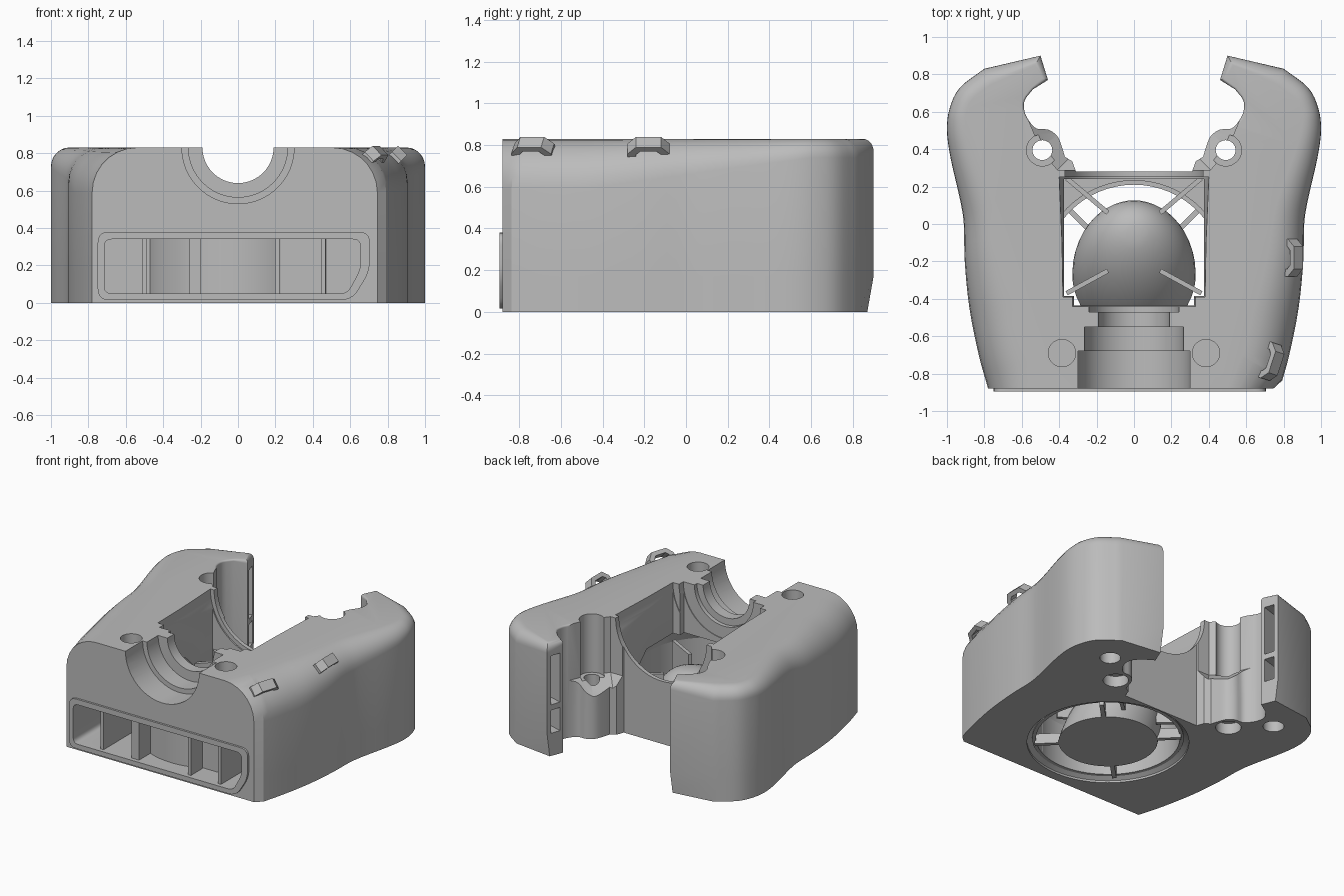
import bpy, bmesh, math
from math import sin, cos, pi, radians
from mathutils import Vector, Matrix

cube = bpy.data.objects.get("Cube")
if cube:
    bpy.data.objects.remove(cube, do_unlink=True)

grey = bpy.data.materials.new("plain grey")
grey.use_nodes = True
grey.diffuse_color = (0.5, 0.5, 0.5, 1)
grey.node_tree.nodes["Principled BSDF"].inputs["Base Color"].default_value = (0.5, 0.5, 0.5, 1)

H = 0.83
FRONT = -0.88
HUB_Y = -0.27


def loft(name, rings):
    """Closed solid through a list of equal-length point rings."""
    bm = bmesh.new()
    rows = [[bm.verts.new(p) for p in ring] for ring in rings]
    n = len(rows[0])
    for a, b in zip(rows, rows[1:]):
        for i in range(n):
            j = (i + 1) % n
            bm.faces.new((a[i], a[j], b[j], b[i]))
    bm.faces.new(rows[0][::-1])
    bm.faces.new(rows[-1])
    bmesh.ops.recalc_face_normals(bm, faces=bm.faces)
    mesh = bpy.data.meshes.new(name)
    bm.to_mesh(mesh)
    bm.free()
    mesh.materials.append(grey)
    obj = bpy.data.objects.new(name, mesh)
    bpy.context.collection.objects.link(obj)
    return obj


def circle(cx, cy, z, r, n=40):
    return [(cx + r * cos(2 * pi * i / n), cy + r * sin(2 * pi * i / n), z) for i in range(n)]


def post(name, x, y, r, z0, z1, n=32):
    return loft(name, [circle(x, y, z0, r, n), circle(x, y, z1, r, n)])


def front_prism(name, profile, y0, y1):
    return loft(name, [[(x, y, z) for x, z in profile] for y in (y0, y1)])


def box(name, x0, x1, y0, y1, z0, z1):
    return front_prism(name, [(x0, z0), (x1, z0), (x1, z1), (x0, z1)], y0, y1)


def plate(name, p0, p1, thick, z0, z1):
    """Upright plate between two plan points."""
    a, b = Vector(p0), Vector(p1)
    d = (b - a).normalized() * thick / 2
    s = Vector((-d.y, d.x))
    plan = [a + s, a - s, b - s, b + s]
    return loft(name, [[(p.x, p.y, z) for p in plan] for z in (z0, z1)])


def cut(target, cutter):
    cutter.hide_render = True
    mod = target.modifiers.new("cut", 'BOOLEAN')
    mod.operation = 'DIFFERENCE'
    mod.solver = 'EXACT'
    mod.object = cutter
    bpy.context.view_layer.objects.active = target
    bpy.ops.object.modifier_apply(modifier=mod.name)
    bpy.data.objects.remove(cutter, do_unlink=True)


def smooth_curve(pts, steps=4):
    """Catmull-Rom curve through plan points."""
    v = [Vector(p) for p in pts]
    v = [2 * v[0] - v[1]] + v + [2 * v[-1] - v[-2]]
    out = []
    for a, b, c, d in zip(v, v[1:], v[2:], v[3:]):
        for k in range(steps):
            t = k / steps
            out.append(0.5 * (2 * b + (c - a) * t + (2 * a - 5 * b + 4 * c - d) * t * t
                              + (3 * b - a - 3 * c + d) * t ** 3))
    return out + [v[-2]]


def rounded(pts, r, n=5):
    """Polygon with rounded corners."""
    v = [Vector(p) for p in pts]
    out = []
    for i, b in enumerate(v):
        p = b + (v[i - 1] - b).normalized() * r
        q = b + (v[(i + 1) % len(v)] - b).normalized() * r
        for k in range(n + 1):
            t = k / n
            out.append(p * (1 - t) ** 2 + b * 2 * t * (1 - t) + q * t * t)
    return out


# Housing: plan outline with a rounded shoulder that narrows to the rear
side = smooth_curve([(0.78, FRONT), (0.83, -0.7), (0.88, -0.45), (0.905, -0.2), (0.91, 0),
                     (0.93, 0.13), (0.98, 0.35), (1, 0.5), (0.985, 0.62), (0.93, 0.73), (0.8, 0.83)])
tip = [Vector((0.5, 0.9)), Vector((0.46, 0.77))]
inner = smooth_curve([(0.54, 0.72), (0.585, 0.66), (0.585, 0.6), (0.56, 0.55), (0.52, 0.51),
                      (0.46, 0.505), (0.41, 0.47), (0.385, 0.41), (0.37, 0.36)], 3)
inner += [Vector((0.33, 0.335)), Vector((0.31, 0.28))]


def shoulder(p):
    return 0.24 - 0.15 * min(1, max(0, (p.y + 0.5) / 1.1))


half = [(p, shoulder(p)) for p in side] + [(tip[0], 0.06), (tip[1], 0.03)] + [(p, 0.012) for p in inner]
outline = half + [(Vector((-p.x, p.y)), r) for p, r in reversed(half)]
outline[0] = (Vector((0.745, FRONT)), 0.24)
count = len(outline)
normals = []
for i, (p, r) in enumerate(outline):
    a = (p - outline[i - 1][0]).normalized()
    b = (outline[(i + 1) % count][0] - p).normalized()
    n = Vector((a.y + b.y, -a.x - b.x)).normalized()
    if i in (0, count - 1):
        n = Vector((1 if i == 0 else -1, 0))
    normals.append(n)

rings = [[(p.x, p.y - (0.03 if z == 0 and p.y > 0.85 else 0), z) for p, r in outline] for z in (0, 0.17)]
for k in range(8):
    t = k / 7 * pi / 2
    ring = []
    for (p, r), n in zip(outline, normals):
        q = p - n * r * (1 - cos(t))
        ring.append((q.x, q.y, H - r * (1 - sin(t))))
    rings.append(ring)
housing = loft("housing", rings)

# Stepped shaft seat, chamber and rear arch, turned about the long axis
steps = [(-1, 0.3), (-0.68, 0.3), (-0.68, 0.265), (-0.55, 0.265), (-0.55, 0.19), (-0.47, 0.19),
         (-0.47, 0.24), (-0.44, 0.24), (-0.44, 0.33), (-0.39, 0.33), (-0.39, 0.38), (-0.1, 0.385),
         (0.25, 0.4), (0.25, 0.37), (0.5, 0.37)]
cut(housing, loft("seat_cutter", [[(r * cos(2 * pi * i / 64), y, H + r * sin(2 * pi * i / 64))
                                   for i in range(64)] for y, r in steps]))
cut(housing, box("chamber_cutter", -0.375, 0.375, -0.385, 0.24, 0.3, 0.9))
cut(housing, box("chamber_front_cutter", -0.32, 0.32, -0.435, -0.3, 0.3, 0.8))

# Front outlet with raised rim
outer_rim = rounded([(-0.75, 0.015), (0.61, 0.015), (0.705, 0.17), (0.705, 0.38), (-0.75, 0.38)], 0.06)
inner_rim = rounded([(-0.715, 0.05), (0.585, 0.05), (0.655, 0.18), (0.655, 0.34), (-0.715, 0.34)], 0.04)
rim = front_prism("outlet_rim", outer_rim, -0.895, FRONT + 0.005)
cut(rim, front_prism("rim_cutter", inner_rim, -1, -0.8))
cut(housing, front_prism("outlet_cutter", inner_rim, -1, -0.45))
for x in (-0.5, -0.23, 0.21, 0.455):
    w = 0.03 if x == -0.23 else 0.012
    box("outlet_vane", x - w, x + w, -0.865, HUB_Y - math.sqrt(0.505 ** 2 - x * x), 0.04, 0.35)
box("outlet_baffle", 0.21, 0.455, -0.72, -0.7, 0.04, 0.35)

# Intake opening, flared at the floor, with its own tube wall inside the outlet
intake = ((-0.05, 0.54), (0.015, 0.54), (0.05, 0.485), (0.34, 0.485), (0.46, 0.42))
cut(housing, loft("intake_cutter", [circle(0, HUB_Y, z, r, 64) for z, r in intake]))
tube = post("intake_tube", 0, HUB_Y, 0.505, 0.03, 0.37, 64)
cut(tube, post("tube_cutter", 0, HUB_Y, 0.48, -0.1, 0.5, 64))

# Screw holes, foot sockets and slots in both arms
for s in (-1, 1):
    cut(housing, post("screw_cutter", s * 0.385, -0.69, 0.073, 0.7, 1))
    cut(housing, post("bolt_cutter", s * 0.49, 0.395, 0.053, -0.1, 1))
    cut(housing, post("countersink_cutter", s * 0.49, 0.395, 0.085, -0.1, 0.08))
    cut(housing, post("socket_cutter", s * 0.71, 0.6, 0.07, -0.1, 0.15))
    # the boss stops low, leaving a sloped ledge and open half-round channels above
    ledge = [(0.57, 0.57), (0.5, 0.4), (0.41, 0.29), (0.2, 0.29), (0.3, 0.6)]
    cut(housing, loft("ledge_cutter", [[(s * (x - d), y + d, z) for x, y in ledge]
                                       for z, d in ((0.26, 0.12), (0.42, 0), (1, 0))]))
    cut(housing, post("channel_cutter", s * 0.49, 0.395, 0.085, 0.4, 1))
    for z0, z1 in ((0.17, 0.34), (0.38, 0.74)):
        cut(housing, plate("slot_cutter", (s * 0.42, 0.85), (s * 0.62, 0.79), 0.075, z0, z1))

# Leaning hub dome with its carrying struts and guide vanes
dome = []
for k in range(13):
    a = k / 12 * radians(83)
    dome.append(circle(0, HUB_Y + 0.22 * sin(a), 0.005 + 0.425 * sin(a), 0.33 * cos(a), 48))
loft("hub_dome", dome)
for k in range(4):
    a = pi / 4 + k * pi / 2
    d = Vector((cos(a), sin(a)))
    c = Vector((0, HUB_Y))
    plate("hub_strut", c + d * 0.3, c + d * 0.49, 0.03, 0.005, 0.08)
for s in (-1, 1):
    plate("rear_guide_vane", (s * 0.14, 0.06), (s * 0.36, 0.245), 0.025, 0.05, 0.4)
    plate("front_guide_vane", (s * 0.14, -0.25), (s * 0.36, -0.37), 0.025, 0.1, 0.42)

# Cable clips on the left shoulder
arch = [(-0.1, -0.035), (-0.1, 0.025), (-0.06, 0.07), (0.06, 0.07), (0.1, 0.025), (0.1, -0.035),
        (0.06, -0.035), (0.06, 0.02), (0.04, 0.04), (-0.04, 0.04), (-0.06, 0.02), (-0.06, -0.035)]
for loc, turn in (((0.83, -0.18, 0.765), 0), ((0.715, -0.73, 0.765), -18)):
    clip = loft("cable_clip", [[(z, y, d) for y, z in arch] for d in (-0.035, 0.035)])
    clip.data.transform(Matrix.Translation(loc) @ Matrix.Rotation(radians(turn), 4, 'Z')
                        @ Matrix.Rotation(radians(-45), 4, 'Y'))

# Soft faces, sharp edges
bpy.ops.object.select_all(action='DESELECT')
for obj in bpy.context.collection.objects:
    if obj.type == 'MESH':
        obj.select_set(True)
        bpy.context.view_layer.objects.active = obj
bpy.ops.object.shade_smooth_by_angle(angle=radians(30))
